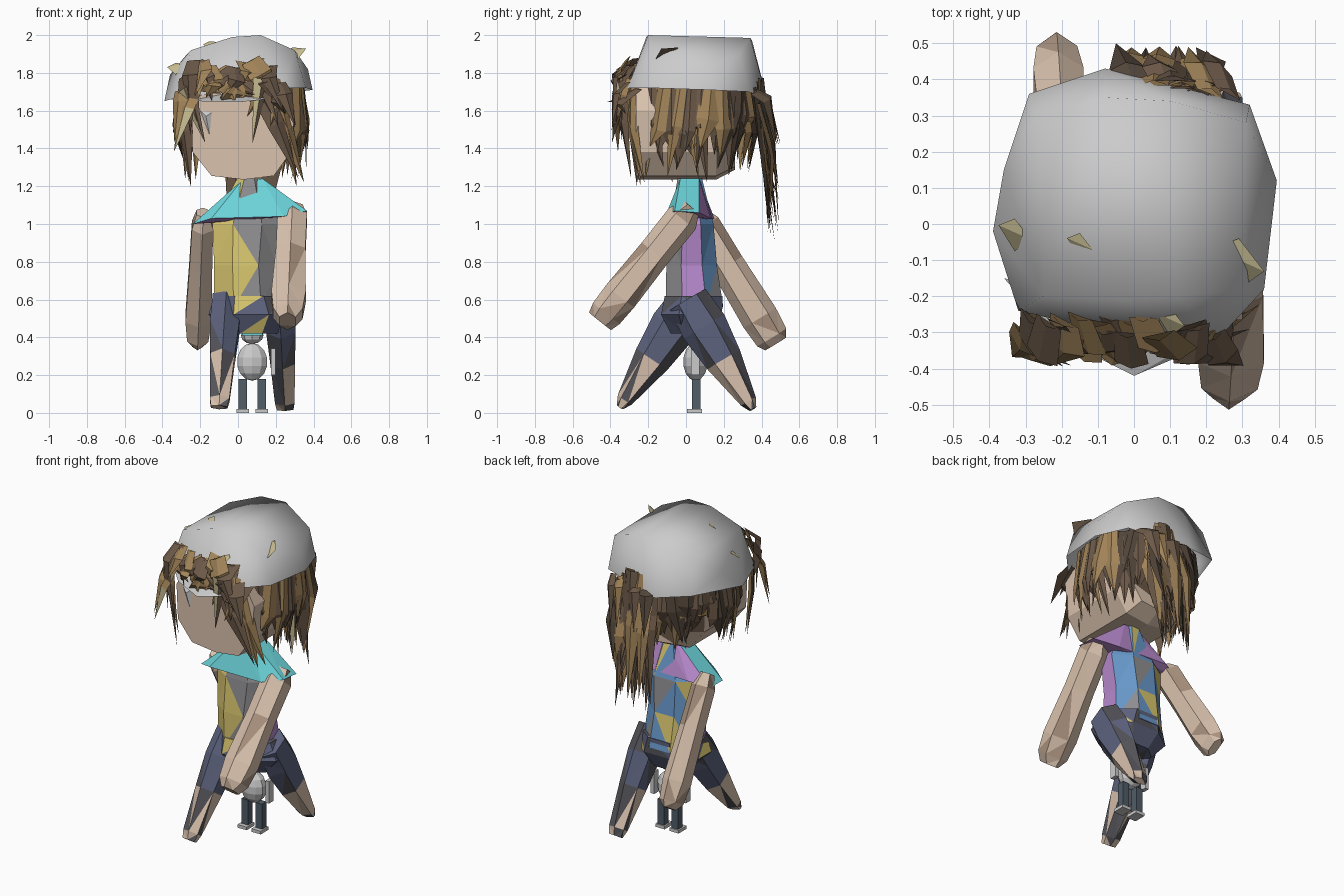
import bpy, bmesh, math, random
from mathutils import Vector as V

if "Cube" in bpy.data.objects:
    bpy.data.objects.remove(bpy.data.objects["Cube"])

random.seed(11)
U = random.uniform
COL = dict(skin=(.70, .54, .42), tan=(.42, .30, .22), brown=(.15, .10, .065), dark=(.085, .06, .042),
           ochre=(.36, .23, .10), straw=(.60, .53, .30), purple=(.47, .25, .60), aqua=(.15, .66, .70),
           yellow=(.70, .57, .16), navy=(.11, .125, .21), coal=(.09, .09, .105), blue=(.14, .32, .60),
           grey=(.28, .28, .29), white=(.75, .75, .76), slate=(.08, .11, .14))
MAT = {}
for k, c in COL.items():
    MAT[k] = bpy.data.materials.new(k)
    MAT[k].diffuse_color = (*c, 1)


def finish(name, bm, mats=(), pick=None):
    bmesh.ops.recalc_face_normals(bm, faces=bm.faces)
    bm.normal_update()
    if pick:
        for f in bm.faces:
            f.material_index = mats.index(pick(f))
    me = bpy.data.meshes.new(name)
    bm.to_mesh(me)
    bm.free()
    for m in mats:
        me.materials.append(MAT[m])
    ob = bpy.data.objects.new(name, me)
    bpy.context.collection.objects.link(ob)
    return ob


def hull(name, pts, mats=(), pick=None, open_below=False):
    bm = bmesh.new()
    for p in pts:
        bm.verts.new(p)
    bmesh.ops.convex_hull(bm, input=bm.verts)
    if open_below:
        bm.normal_update()
        bmesh.ops.delete(bm, geom=[f for f in bm.faces if f.normal.z < -.6], context='FACES')
    return finish(name, bm, mats, pick)


def loft(name, rings, n, mats, pick):
    """rings: (centre, side vector, depth vector)"""
    bm = bmesh.new()
    loops = []
    for c, s, d in rings:
        angs = [2 * math.pi * (i + .5) / n for i in range(n)]
        loops.append([bm.verts.new(V(c) + V(s) * math.cos(a) + V(d) * math.sin(a)) for a in angs])
    for a, b in zip(loops, loops[1:]):
        for i in range(n):
            j = (i + 1) % n
            bm.faces.new((a[i], a[j], b[j], b[i]))
    bm.faces.new(loops[0])
    bm.faces.new(loops[-1])
    bmesh.ops.triangulate(bm, faces=bm.faces)
    return finish(name, bm, mats, pick)


def limb(name, p, q, sizes, mats, pick):
    """tapered limb from p to q; sizes: (t, half width, half depth)"""
    p, q = V(p), V(q)
    ax = (q - p).normalized()
    side = (V((1, 0, 0)) - ax * ax.x).normalized()
    dep = ax.cross(side)
    return loft(name, [(p.lerp(q, t), side * w, dep * d) for t, w, d in sizes], 6, mats, pick)


def box(name, c, s, mat):
    return hull(name, [V(c) + V((x * s[0], y * s[1], z * s[2])) / 2
                       for x in (-1, 1) for y in (-1, 1) for z in (-1, 1)], [mat], lambda f: mat)


def strand(bm, a, b, c, w, centre=(.03, .05)):
    """faceted, bent spike of hair"""
    a, b, c = V(a), V(b), V(c)
    out = V((b.x - centre[0], b.y - centre[1], 0)).normalized()
    t = out.cross((c - a).normalized()).normalized()
    ring = [[bm.verts.new(v) for v in (p - t * k, p + out * k * .35, p + t * k)]
            for p, k in ((a, w * .8), (b, w))]
    tip = bm.verts.new(c)
    tone = random.choice([0, 0, 0, 1, 2, 2])
    for i in range(3):
        j = (i + 1) % 3
        f1 = bm.faces.new((ring[0][i], ring[0][j], ring[1][j], ring[1][i]))
        f2 = bm.faces.new((ring[1][i], ring[1][j], tip))
        f1.material_index = tone
        f2.material_index = 3 if random.random() < .04 else tone


HAIR = ['brown', 'dark', 'ochre', 'straw']

# head: faceted block facing forward
octo = [(-.14, 1.255), (.03, 1.235), (.19, 1.255), (.28, 1.38), (.3, 1.6), (.2, 1.78), (-.14, 1.78), (-.25, 1.6), (-.24, 1.38)]
hull('head', [(x, y, z) for x, z in octo for y in (-.265, .16)] +
     [(.03 + (x - .03) * .8, .26, 1.5 + (z - 1.5) * .8) for x, z in octo],
     ['skin', 'brown'], lambda f: 'brown' if f.normal.y > .3 and f.calc_center_median().z > 1.35 else 'skin')

# eye glints
for x, z in ((-.17, 1.54), (.08, 1.63)):
    hull('eye', [(x - .03, -.27, z + .06), (x + .03, -.27, z + .05), (x + .02, -.27, z - .07),
                 (x, -.285, z + .03)], ['white'], lambda f: 'white')

# cap with a short brim
cap = hull('cap', [(-.39, -.02, 1.65), (-.29, .36, 1.70), (-.08, .43, 1.66), (.32, .33, 1.70), (.395, .12, 1.71),
                   (.36, -.18, 1.72), (.24, -.31, 1.72), (-.02, -.31, 1.70), (-.32, -.24, 1.67),
                   (-.36, .15, 1.79), (.37, .1, 1.82), (-.25, -.2, 1.92), (-.27, .3, 1.9), (-.03, -.21, 1.99),
                   (.12, -.2, 2.0), (.1, .34, 1.985), (-.08, .35, 1.97), (.3, -.18, 1.92), (.31, .28, 1.9)],
           open_below=True)
bpy.context.view_layer.objects.active = cap
cap.select_set(True)
bpy.ops.object.shade_smooth_by_angle(angle=math.radians(85))
hull('cap_brim', [(-.36, -.15, 1.66), (-.2, -.32, 1.65), (0, -.42, 1.645), (.14, -.36, 1.66), (.25, -.28, 1.7),
                  (0, -.28, 1.7)])

# hair round the sides and back
bm = bmesh.new()
for i in range(84):
    th = math.radians(46 + 268 * i / 83)
    d = V((math.sin(th), -math.cos(th) * .97, 0))
    t = V((-d.y, d.x, 0))
    c = V((.02, .04, 0))
    low = U(1.2, 1.42) if abs(th - math.pi) > 1.5 else U(1.25, 1.5)
    r = U(.29, .34)
    sway = t * U(-.08, .08)
    strand(bm, c + d * r + V((0, 0, 1.74)), c + d * min(r * 1.08, .35) + sway * .4 + V((0, 0, U(1.47, 1.6))),
           c + d * r * U(.85, 1.08) + sway + V((0, 0, low)), U(.035, .065))
finish('hair', bm, HAIR)

# fringe hanging over the front of the cap
bm = bmesh.new()
for i in range(26):
    x = -.3 + .54 * i / 25
    z = U(1.76, 1.87) if -.25 < x < .18 else U(1.7, 1.79)
    low = U(1.33, 1.5) if x < -.22 else U(1.42, 1.6) if x > .08 else U(1.64, 1.71)
    strand(bm, (x, U(-.31, -.25), z), (x + U(-.02, .06), U(-.385, -.33), z - U(.05, .09)),
           (x + U(-.06, .12), U(-.4, -.31), low), U(.04, .065))
for a, c in (((.08, -.32, 1.74), (.32, -.29, 1.24)), ((.16, -.3, 1.7), (.35, -.22, 1.22)), ((.2, -.28, 1.72), (.31, -.24, 1.2)),
             ((-.3, -.24, 1.7), (-.25, -.26, 1.2)), ((-.27, -.27, 1.7), (-.28, -.2, 1.24)),
             ((0, -.33, 1.76), (.16, -.31, 1.56)), ((-.2, -.33, 1.78), (-.34, -.36, 1.38))):
    m = (V(a) + V(c)) / 2 + V((0, -.02, .04))
    strand(bm, a, m, c, .05)
finish('fringe', bm, HAIR)

# ponytail
bm = bmesh.new()
for i in range(24):
    x = U(-.03, .2)
    strand(bm, (x, U(.34, .4), U(1.58, 1.78)), (x + U(-.02, .02), U(.4, .46), U(1.3, 1.45)),
           (x + U(-.04, .03), U(.42, .5), U(.89, 1.22)), U(.035, .055), (.1, -.6))
for x, y in ((-.05, .5), (.15, .49), (.2, .48), (.04, .47)):
    strand(bm, (x + .06, .36, 1.7), (x + .03, .43, 1.66), (x, y, 1.42), .05)
finish('ponytail', bm, HAIR)

# loose shards poking through the cap
for x, y, z, s in ((-.33, -.03, 1.83, .045), (.29, -.11, 1.9, .07), (-.15, -.06, 1.95, .035), (.1, -.27, 1.86, .04)):
    hull('hair_shard', [(x - s, y + s * .6, z), (x, y + s, z + s * .5), (x + s, y - s * .3, z + s * .4), (x, y - s, z - s * .9)],
         ['straw', 'brown'], lambda f: 'straw' if f.normal.x + f.normal.z > 0 else 'brown')


# torso with colour patches
def shirt(f):
    n, c = f.normal, f.calc_center_median()
    if n.y < -.5:
        return 'yellow' if c.x < .02 else 'grey'
    return random.choice(['blue', 'yellow', 'blue', 'grey']) if n.y > .5 else 'purple'


loft('torso', [((.05, .045, .56), (.19, 0, 0), (0, .165, 0)), ((.04, .03, .78), (.18, 0, 0), (0, .145, 0)),
               ((.05, .03, 1.0), (.2, 0, 0), (0, .125, 0)), ((.06, .02, 1.24), (.07, 0, 0), (0, .07, 0))],
     8, ['yellow', 'grey', 'blue', 'purple'], shirt)

# shoulder yoke draped onto the arms
hull('shoulders', [(.02, -.03, 1.23), (.13, -.03, 1.24), (.02, .07, 1.23), (.13, .07, 1.24),
                   (.365, -.06, 1.07), (.365, .07, 1.06), (-.24, -.03, 1.0), (-.24, .1, 1.0),
                   (.24, -.11, 1.04), (-.14, -.09, 1.03), (.22, .13, 1.03), (-.12, .15, 1.03)],
     ['aqua', 'purple'], lambda f: 'purple' if f.normal.y > .4 or f.normal.z < 0 else 'aqua')

# arms: one swings forward, the other back
arm = lambda f: random.choices(['skin', 'tan'], [6, 1])[0]
limb('arm_forward', (.29, .03, 1.09), (.262, -.455, .485),
     [(0, .06, .05), (.1, .09, .09), (.4, .09, .088), (.78, .105, .095), (.93, .09, .09), (1, .05, .075)], ['skin', 'tan'], arm)
limb('arm_back', (-.185, .05, 1.06), (-.215, .475, .365),
     [(0, .04, .05), (.1, .065, .09), (.4, .07, .09), (.8, .08, .1), (.95, .065, .09), (1, .03, .065)], ['skin', 'tan'], arm)

# hips and legs
loft('hips', [((.06, .04, .62), (.2, 0, 0), (0, .165, 0)), ((.07, .03, .52), (.245, 0, 0), (0, .175, 0)),
              ((.07, .03, .42), (.15, 0, 0), (0, .12, 0))], 8, ['navy', 'coal', 'yellow'],
     lambda f: random.choices(['navy', 'coal', 'yellow'], [6, 4, 1])[0])
leg = lambda f: (random.choice(['navy', 'coal', 'navy']) if f.calc_center_median().z > .3
                 else random.choice(['skin', 'coal', 'skin']))
for name, p, q in (('leg_forward', (-.06, .03, .6), (-.1, -.35, .03)), ('leg_back', (.22, .01, .6), (.25, .355, .02))):
    limb(name, p, q, [(0, .085, .11), (.25, .09, .125), (.55, .075, .1), (.93, .06, .045), (1, .05, .02)],
         ['navy', 'coal', 'skin'], leg)

# small robot companion
cx, cy = .075, .05


def ball(name, c, s, seg, rng):
    bm = bmesh.new()
    bmesh.ops.create_uvsphere(bm, u_segments=seg, v_segments=rng, radius=1)
    bmesh.ops.scale(bm, vec=s, verts=bm.verts)
    bmesh.ops.translate(bm, vec=c, verts=bm.verts)
    return finish(name, bm, ['white'], lambda f: 'white')


ball('robot_body', (cx, cy, .27), (.085, .065, .1), 10, 7)
ball('robot_head', (cx, cy, .41), (.06, .05, .045), 8, 6)
box('robot_visor', (cx, cy - .035, .428), (.11, .05, .035), 'aqua')
for s in (-1, 1):
    box('robot_leg', (cx + s * .05, cy + .005, .1), (.045, .045, .16), 'slate')
    box('robot_foot', (cx + s * .05, cy - .005, .01), (.065, .08, .02), 'white')
    box('robot_arm', (cx + s * .112, cy, .27), (.025, .045, .14), 'white')

for m in bpy.data.materials:
    if m.users and not m.is_grease_pencil:
        m.use_nodes = True
        m.node_tree.nodes["Principled BSDF"].inputs["Base Color"].default_value = m.diffuse_color
